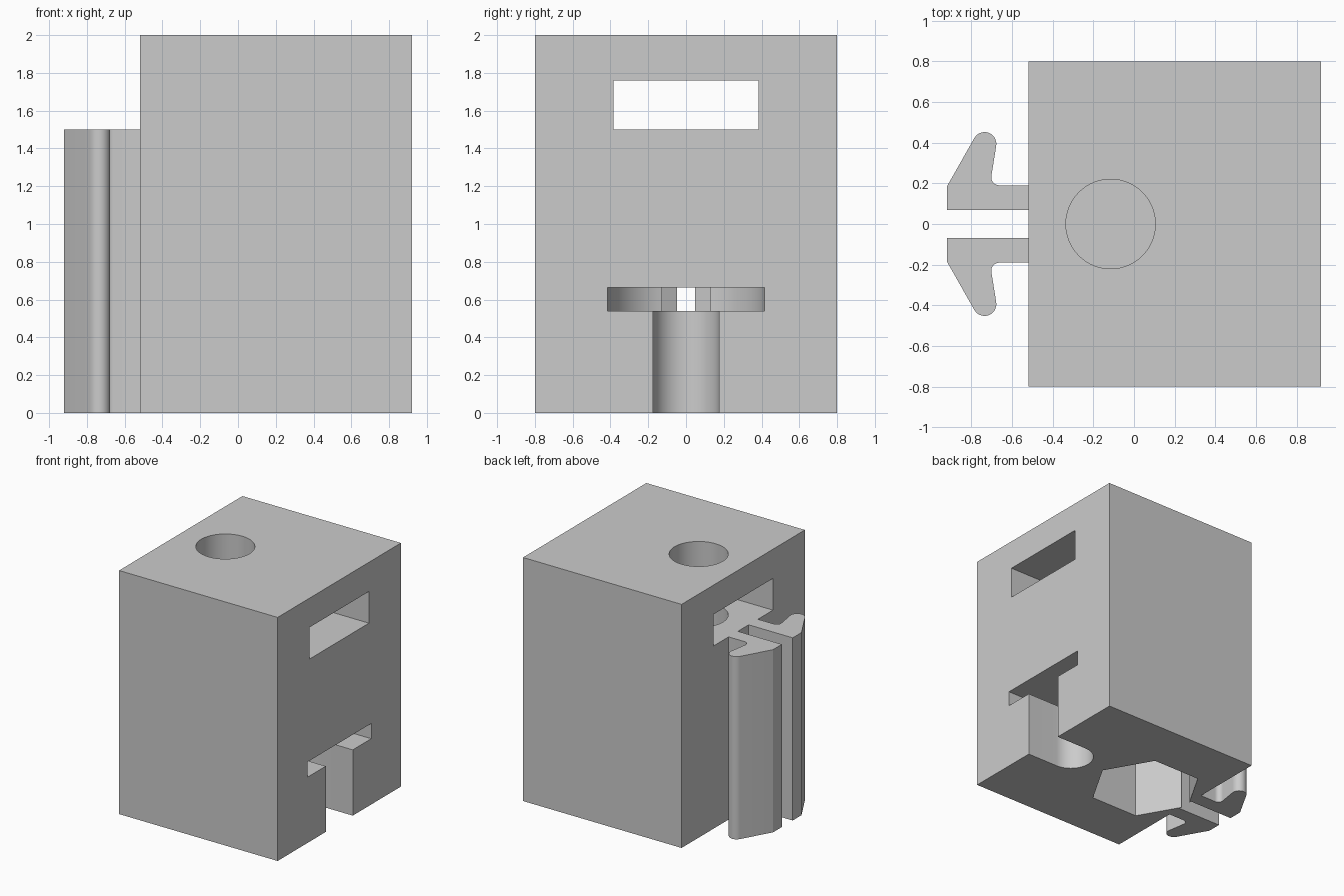
import bpy, bmesh
from math import cos, sin, pi, radians

if "Cube" in bpy.data.objects:
    bpy.data.objects.remove(bpy.data.objects["Cube"], do_unlink=True)

grey = bpy.data.materials.new("light grey plastic")
grey.use_nodes = True
colour = (0.6, 0.6, 0.6, 1)
grey.diffuse_color = colour
grey.node_tree.nodes["Principled BSDF"].inputs["Base Color"].default_value = colour


def prism(name, outline, z0, z1):
    """Closed outline in x, y extruded from z0 to z1."""
    bm = bmesh.new()
    base = bm.faces.new([bm.verts.new((x, y, z0)) for x, y in outline])
    top = bmesh.ops.extrude_face_region(bm, geom=[base])["geom"]
    verts = [v for v in top if isinstance(v, bmesh.types.BMVert)]
    bmesh.ops.translate(bm, verts=verts, vec=(0, 0, z1 - z0))
    bmesh.ops.recalc_face_normals(bm, faces=bm.faces)
    mesh = bpy.data.meshes.new(name)
    bm.to_mesh(mesh)
    bm.free()
    mesh.materials.append(grey)
    obj = bpy.data.objects.new(name, mesh)
    bpy.context.collection.objects.link(obj)
    return obj


def rect(x0, x1, y0, y1):
    return [(x0, y0), (x1, y0), (x1, y1), (x0, y1)]


def arc(cx, cy, r, start, end, n):
    angles = [radians(start + (end - start) * i / n) for i in range(n + 1)]
    return [(cx + r * cos(a), cy + r * sin(a)) for a in angles]


def combine(target, tool, operation):
    mod = target.modifiers.new(operation, "BOOLEAN")
    mod.operation = operation
    mod.solver = "EXACT"
    mod.object = tool
    bpy.context.view_layer.objects.active = target
    bpy.ops.object.modifier_apply(modifier=mod.name)
    bpy.data.objects.remove(tool, do_unlink=True)


# Main block
LEFT, RIGHT = -0.52, 0.92
block = prism("clip_block", rect(LEFT, RIGHT, -0.8, 0.8), 0, 2)

# Pair of barbed hooks on the side
hook = [(-0.45, 0.07), (RIGHT * -1, 0.07), (RIGHT * -1, 0.185)]
hook += arc(-0.735, 0.394, 0.058, 150, -10, 14)
hook += arc(-0.662, 0.23, 0.04, 170, 270, 8)
hook += [(-0.45, 0.19)]
for side in (1, -1):
    combine(block, prism("hook", [(x, y * side) for x, y in hook], 0, 1.5), "UNION")

# Nut window running right through the block
combine(block, prism("nut_window", rect(-0.521, 1, -0.385, 0.385), 1.5, 1.76), "DIFFERENCE")

# Blind bolt hole from the top, crossing the window
AXIS = -0.115
combine(block, prism("bolt_hole", arc(AXIS, 0, 0.22, 0, 354.375, 63), 0.69, 2.1), "DIFFERENCE")

# Round-ended T slot: narrow neck below a wide head
for name, radius, z0, z1 in (("slot_neck", 0.175, -0.1, 0.6), ("slot_head", 0.415, 0.54, 0.665)):
    outline = arc(0.64, 0, radius, 90, 270, 32) + [(1, -radius), (1, radius)]
    combine(block, prism(name, outline, z0, z1), "DIFFERENCE")

# Hexagonal pocket in the base, its corner breaking out between the hooks
combine(block, prism("hex_pocket", arc(AXIS, 0, 0.433, 0, 300, 5), -0.1, 0.665), "DIFFERENCE")

# Smooth the curved walls, keep corners sharp
bpy.ops.object.select_all(action="DESELECT")
block.select_set(True)
bpy.context.view_layer.objects.active = block
bpy.ops.object.shade_smooth_by_angle(angle=radians(20))
